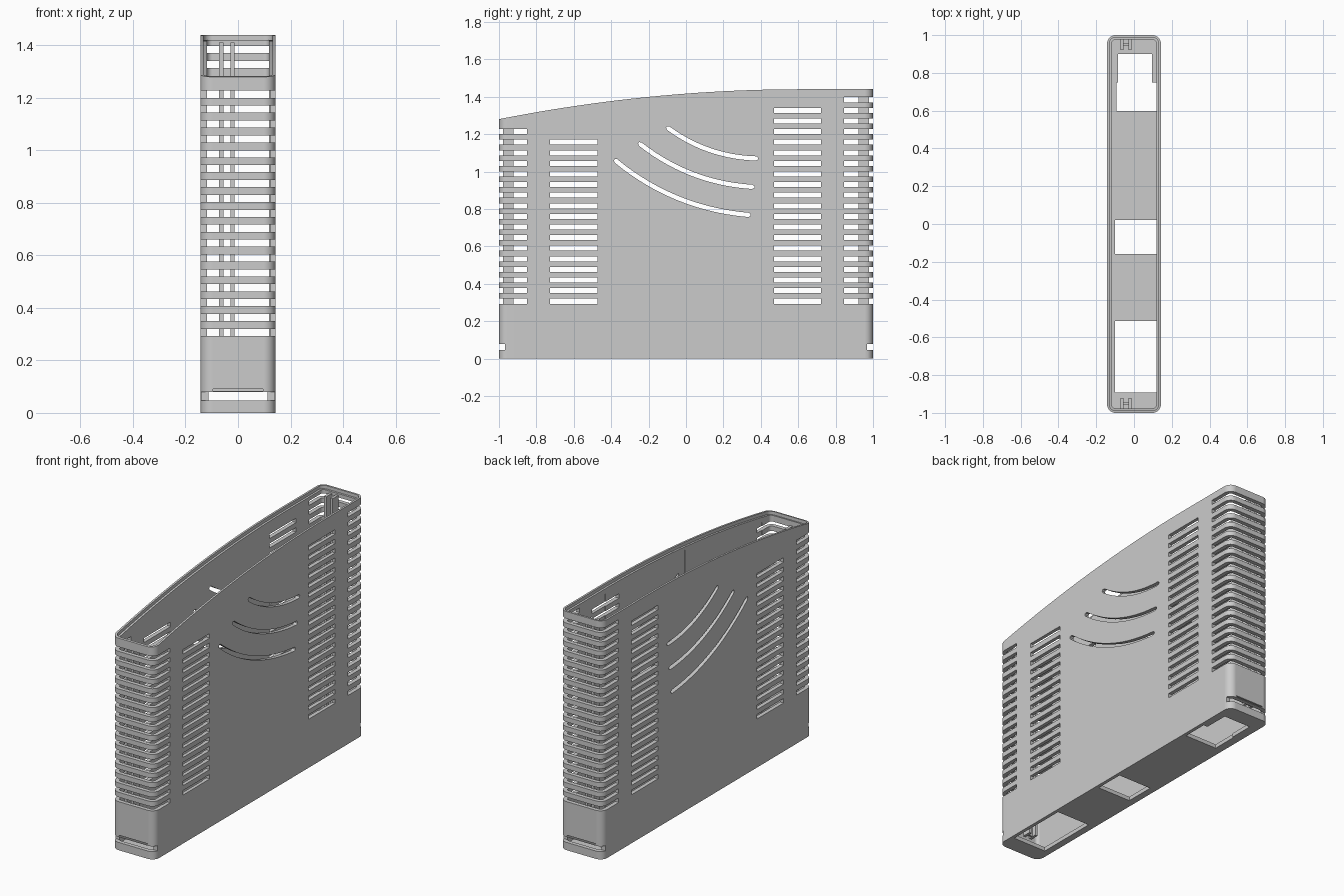
import bpy, bmesh, math
from mathutils import Vector

if "Cube" in bpy.data.objects:
    bpy.data.objects.remove(bpy.data.objects["Cube"])

HX, HY, R = 0.1425, 1.0, 0.045      # half width, half length, corner radius
WALL, LIP, FLOOR = 0.0245, 0.012, 0.024
PITCH, SLOT_Z, SLOT_H = 0.0567, 0.293, 0.027

grey = bpy.data.materials.new("plain_grey")
grey.diffuse_color = (0.6, 0.6, 0.6, 1)
grey.use_nodes = True
grey.node_tree.nodes["Principled BSDF"].inputs["Base Color"].default_value = grey.diffuse_color


def top_z(y):
    """Height of the gently curved upper edge."""
    return 1.44 - 0.16 * (max(0.0, 0.62 - y) / 1.62) ** 2


def finish(name, bm):
    bmesh.ops.recalc_face_normals(bm, faces=bm.faces)
    mesh = bpy.data.meshes.new(name)
    bm.to_mesh(mesh)
    bm.free()
    mesh.materials.append(grey)
    ob = bpy.data.objects.new(name, mesh)
    bpy.context.collection.objects.link(ob)
    return ob


def add_box(bm, x0, x1, y0, y1, z0, z1):
    vs = bmesh.ops.create_cube(bm, size=1)["verts"]
    for v in vs:
        v.co = Vector(((x0 + x1) / 2 + v.co.x * (x1 - x0),
                       (y0 + y1) / 2 + v.co.y * (y1 - y0),
                       (z0 + z1) / 2 + v.co.z * (z1 - z0)))


def outline(inset):
    """Rounded rectangle, with the long sides divided to follow the top curve."""
    r, cx, cy, segs, cuts = R - inset, HX - R, HY - R, 8, 32
    pts = []
    for sx, sy, a0 in ((1, 1, 0), (-1, 1, 90), (-1, -1, 180), (1, -1, 270)):
        for i in range(segs + 1):
            a = math.radians(a0 + 90 * i / segs)
            pts.append((sx * cx + r * math.cos(a), sy * cy + r * math.sin(a)))
        if sx * sy < 0:      # long side follows this corner
            for i in range(1, cuts):
                side = HX - inset
                pts.append((sx * side, sy * cy * (1 - 2 * i / cuts)))
    return pts


# Open-topped shell with a stepped rim
bm = bmesh.new()
levels = [(0, lambda y: 0), (0, top_z), (LIP, top_z),
          (LIP, lambda y: top_z(y) - 0.02), (WALL, lambda y: top_z(y) - 0.02),
          (WALL, lambda y: FLOOR)]
rings = [[bm.verts.new((x, y, h(y))) for x, y in outline(d)] for d, h in levels]
for a, b in zip(rings, rings[1:]):
    n = len(a)
    for i in range(n):
        j = (i + 1) % n
        bm.faces.new((a[i], a[j], b[j], b[i]))
bm.faces.new(rings[0])
bm.faces.new(rings[-1])
shell = finish("housing_shell", bm)

# Vent slots: wrapped round both ends, and one column near each end of the sides
bm = bmesh.new()
for y0, y1, count in ((-1.1, -0.85, 17), (-0.727, -0.473, 16),
                      (0.47, 0.723, 19), (0.845, 1.1, 20)):
    for i in range(count):
        z = SLOT_Z + i * PITCH
        add_box(bm, -0.3, 0.3, y0, y1, z, z + SLOT_H)
# Low slot and thin groove at each end
for s in (-1, 1):
    add_box(bm, -0.3, 0.3, *sorted((s * 0.968, s * 1.1)), 0.047, 0.079)
    add_box(bm, -0.095, 0.095, *sorted((s * 0.99, s * 1.1)), 0.084, 0.091)

# Three curved slots through both sides
for (ya, za), (yb, zb) in (((-0.095, 1.232), (0.375, 1.07)),
                           ((-0.245, 1.147), (0.355, 0.918)),
                           ((-0.375, 1.057), (0.335, 0.768))):
    a, b = Vector((ya, za)), Vector((yb, zb))
    chord = b - a
    down = Vector((chord.y, -chord.x))
    ctrl = (a + b) / 2 + down * 0.155
    left, right, n, w = [], [], 20, 0.0115
    for i in range(n + 1):
        t = i / n
        p = a * (1 - t) ** 2 + ctrl * 2 * t * (1 - t) + b * t * t
        d = ((ctrl - a) * (1 - t) + (b - ctrl) * t).normalized()
        nrm = Vector((-d.y, d.x)) * w
        left.append(p + nrm)
        right.append(p - nrm)
        if i == 0:
            start = [p - d * w * 0.9 + nrm * 0.4, p - d * w * 0.9 - nrm * 0.4]
        if i == n:
            end = [p + d * w * 0.9 + nrm * 0.4, p + d * w * 0.9 - nrm * 0.4]
    loop = left + end + right[::-1] + start[::-1]
    near = [bm.verts.new((-0.3, p.x, p.y)) for p in loop]
    far = [bm.verts.new((0.3, p.x, p.y)) for p in loop]
    bm.faces.new(near)
    bm.faces.new(far[::-1])
    for i in range(len(loop)):
        j = (i + 1) % len(loop)
        bm.faces.new((near[i], far[i], far[j], near[j]))
slots = finish("slot_cutter", bm)

# Floor openings, each continuing as a shallow recess up one inner side
bm = bmesh.new()
for y0, y1, z1 in ((-0.893, -0.513, 1.25), (-0.16, 0.02, 1.365), (0.597, 0.75, 1.39)):
    add_box(bm, -0.1 if y1 < 0.5 else -0.093, 0.122, y0, y1, -0.1, z1)
openings = finish("opening_cutter", bm)
bm = bmesh.new()
add_box(bm, -0.086, 0.095, 0.65, 0.9, -0.1, 0.15)
narrow = finish("narrow_opening_cutter", bm)

# Apply the cuts
cutters = (openings, narrow, slots)
for c in cutters:
    c.hide_render = True
    m = shell.modifiers.new(c.name, 'BOOLEAN')
    m.operation, m.solver, m.object = 'DIFFERENCE', 'EXACT', c
bpy.context.view_layer.update()
cut = bpy.data.meshes.new_from_object(
    shell.evaluated_get(bpy.context.evaluated_depsgraph_get()))
shell.modifiers.clear()
shell.data = cut
for c in cutters:
    bpy.data.objects.remove(c)

# Guide rails inside each end, joined by a low web
for name, s, z1 in (("front_guide_rails", -1, 1.235), ("rear_guide_rails", 1, 1.41)):
    bm = bmesh.new()
    for x in (-0.064, -0.021):
        add_box(bm, x - 0.008, x + 0.008, *sorted((s * 0.922, s * 0.979)), 0.1, z1)
    add_box(bm, -0.058, -0.027, *sorted((s * 0.945, s * 0.955)), 0.1, 0.285)
    finish(name, bm)

# Smooth rounded corners, flat walls
bpy.ops.object.select_all(action='DESELECT')
shell.select_set(True)
bpy.context.view_layer.objects.active = shell
bpy.ops.object.shade_smooth_by_angle(angle=math.radians(30))
wn = shell.modifiers.new("even_shading", 'WEIGHTED_NORMAL')
wn.keep_sharp = True
